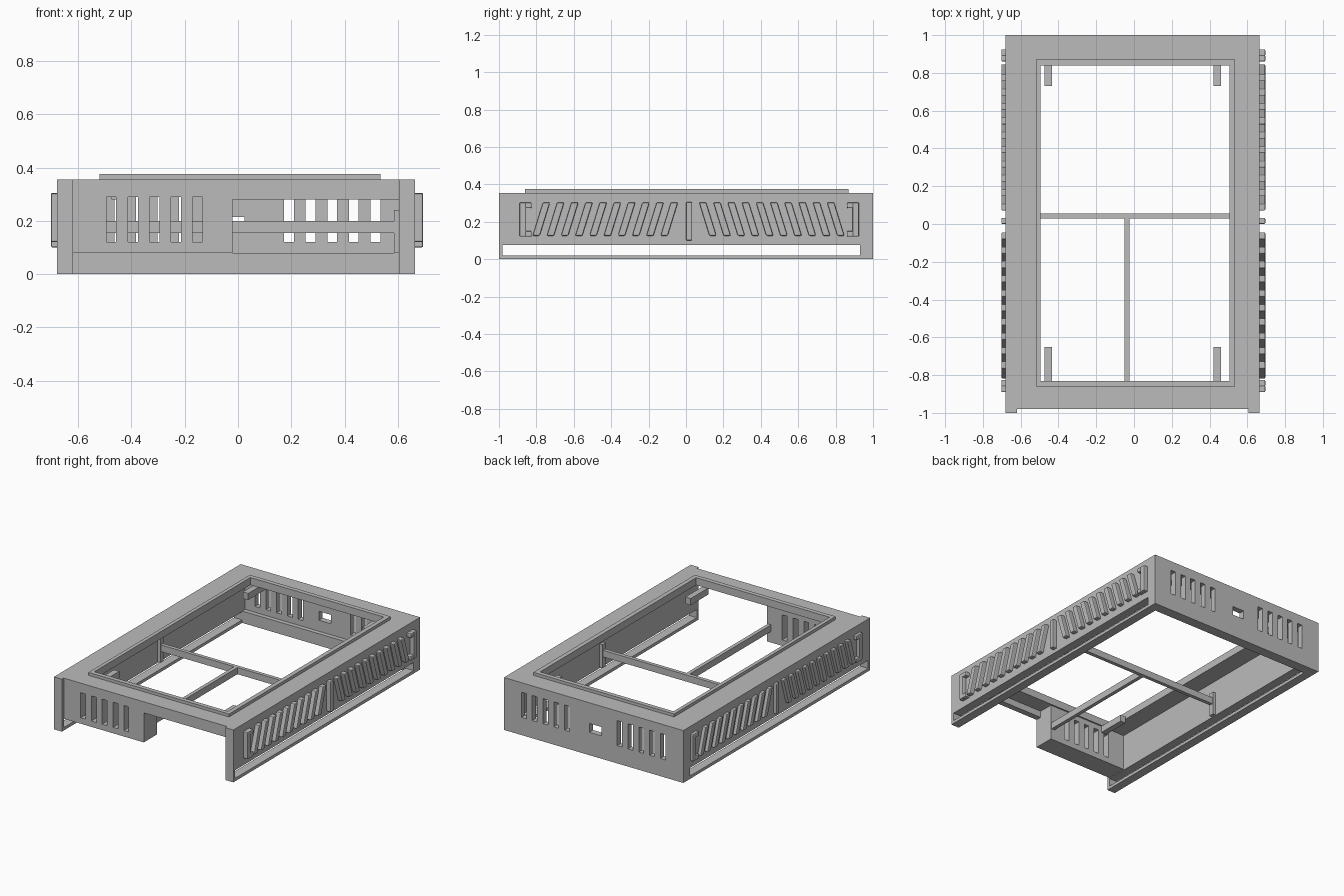
import bpy
import bmesh
from mathutils import Vector

cube = bpy.data.objects.get("Cube")
if cube:
    bpy.data.objects.remove(cube, do_unlink=True)

grey = bpy.data.materials.new("plain_grey")
grey.use_nodes = True
grey.diffuse_color = (0.5, 0.5, 0.5, 1)
grey.node_tree.nodes["Principled BSDF"].inputs["Base Color"].default_value = (0.5, 0.5, 0.5, 1)


def add_box(bm, x0, x1, y0, y1, z0, z1, lean=0):
    """Box between two corners; lean shifts its top along y."""
    for v in bmesh.ops.create_cube(bm, size=1)["verts"]:
        top = v.co.z > 0
        v.co = Vector((x1 if v.co.x > 0 else x0,
                       (y1 if v.co.y > 0 else y0) + (lean if top else 0),
                       z1 if top else z0))


def boxes(name, parts):
    bm = bmesh.new()
    for p in parts:
        add_box(bm, *p)
    bmesh.ops.recalc_face_normals(bm, faces=bm.faces)
    mesh = bpy.data.meshes.new(name)
    bm.to_mesh(mesh)
    bm.free()
    mesh.materials.append(grey)
    obj = bpy.data.objects.new(name, mesh)
    bpy.context.collection.objects.link(obj)
    return obj


def cut(obj, parts):
    """Subtract a set of separate boxes."""
    cutter = boxes("cutter", parts)
    cutter.hide_render = True
    mod = obj.modifiers.new("cut", "BOOLEAN")
    mod.operation = "DIFFERENCE"
    mod.solver = "EXACT"
    mod.object = cutter
    bpy.context.view_layer.objects.active = obj
    bpy.ops.object.modifier_apply(modifier=mod.name)
    bpy.data.objects.remove(cutter, do_unlink=True)


L, R = -0.68, 0.665            # outer side faces
IL, IR = -0.62, 0.605          # inner side faces
OPENING = (-0.495, 0.505, -0.83, 0.84)

# Hollow housing
shell = boxes("housing", [(L, R, -1, 1, 0, 0.355)])
cut(shell, [(IL, IR, -0.84, 0.96, 0.08, 0.325)])
cut(shell, [(IL, IR, -0.83, 0.93, -0.1, 0.1)])
cut(shell, [(IL, IR, -1.1, -0.8, -0.1, 0.08)])
cut(shell, [(*OPENING, 0.3, 0.5)])
cut(shell, [(IL, IR, -1.1, -0.98, -0.1, 0.5)])

# Wide front opening with a thin header above it
cut(shell, [(-0.02, IR, -1.1, -0.8, 0.05, 0.28)])
cut(shell, [(-0.02, IR, -0.94, -0.8, 0.2, 0.325)])

# Long low gap in both sides
cut(shell, [(-1, 1, -0.98, 0.93, 0.02, 0.075)])

# Ventilation slots and rear port
pitch = 0.081
vents = [(-0.494 + i * pitch, -0.457 + i * pitch, -1.1, -0.7, 0.12, 0.29) for i in range(5)]
for start in (0.173, -0.545):
    vents += [(start + i * pitch, start + 0.037 + i * pitch, 0.9, 1.1, 0.12, 0.29) for i in range(5)]
vents.append((-0.065, 0.025, 0.9, 1.1, 0.155, 0.215))
cut(shell, vents)

# Raised lip around the top opening
lip = boxes("top_lip", [(-0.52, 0.535, -0.86, 0.87, 0.355, 0.375)])
cut(lip, [(*OPENING, 0.3, 0.5)])

# Inner supports
boxes("cross_bar", [(IL, IR, 0.03, 0.055, 0.155, 0.2)])
boxes("long_bar", [(-0.05, -0.025, -0.84, 0.03, 0.155, 0.2)])
boxes("bar_end_plates", [(IL, IL + 0.02, 0.025, 0.06, 0.08, 0.24),
                         (IR - 0.02, IR, 0.025, 0.06, 0.08, 0.24)])
for x, side in ((-0.455, "right"), (0.44, "left")):
    boxes(side + "_rear_tab", [(x - 0.02, x + 0.02, 0.73, 0.96, 0.28, 0.325)])
    boxes(side + "_front_tab", [(x - 0.02, x + 0.02, -0.84, -0.65, 0.28, 0.325)])

# Raised grip ribs on both sides
for side, x0, x1 in (("right", -0.702, L + 0.01), ("left", R - 0.01, 0.695)):
    ribs = [(x0, x1, 0.0, 0.033, 0.1, 0.305)]
    for i in range(10):
        y = i * 0.076
        ribs.append((x0, x1, -0.82 + y, -0.782 + y, 0.125, 0.303, 0.055))
        ribs.append((x0, x1, 0.125 + y, 0.163 + y, 0.125, 0.303, -0.055))
    grip = boxes(side + "_grip_ribs", ribs)
    # End brackets: spine with two hooks
    ends = []
    for spine, hook in (((-0.89, -0.855), (-0.86, -0.825)), ((0.89, 0.925), (0.86, 0.895))):
        ends.append((x0, x1, *spine, 0.12, 0.303))
        ends += [(x0, x1, *hook, z, z + 0.03) for z in (0.12, 0.273)]
    brackets = boxes(side + "_grip_brackets", ends)
    for obj in (grip, brackets):
        bevel = obj.modifiers.new("soft_edges", "BEVEL")
        bevel.width = 0.006
        bevel.segments = 2
